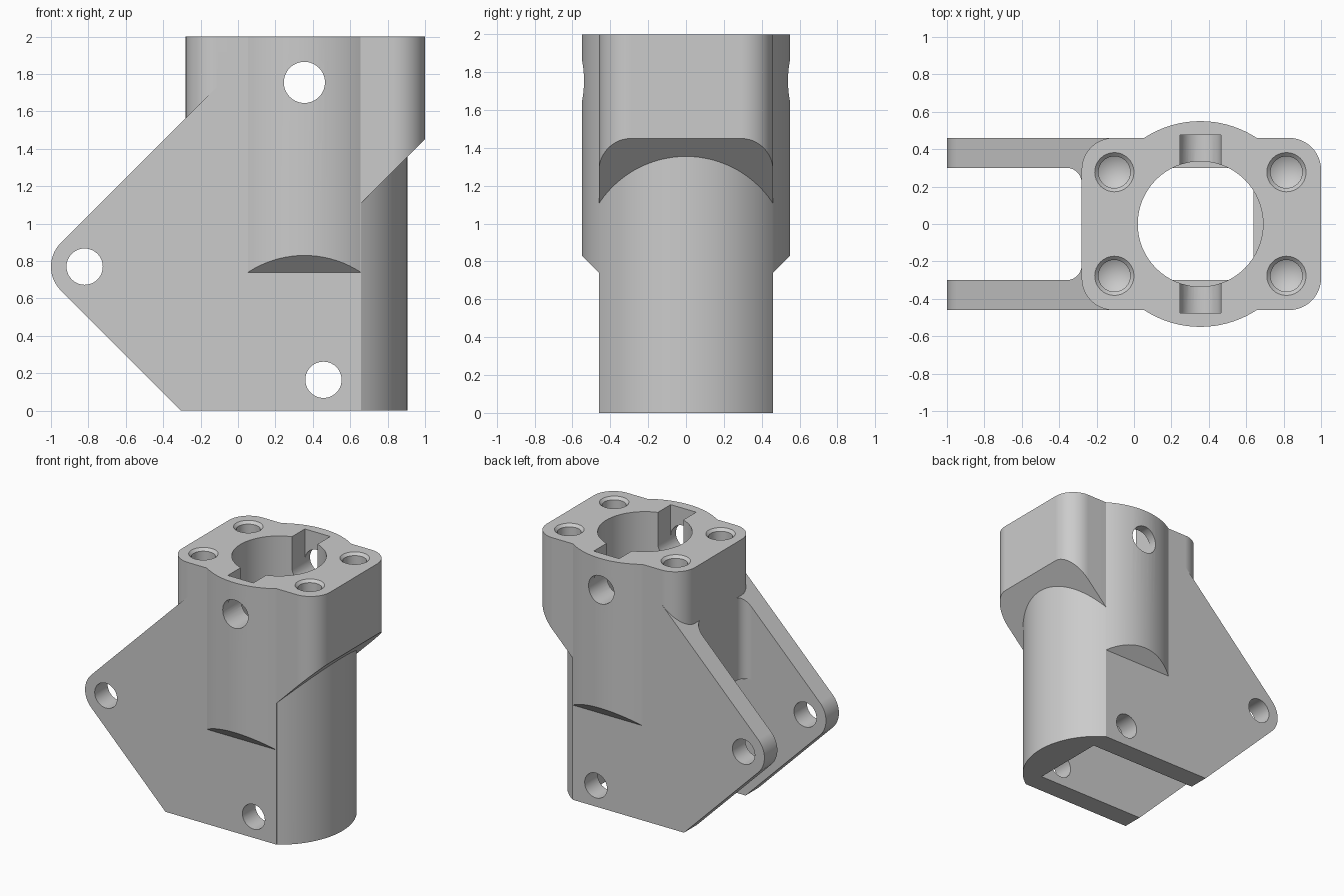
import bpy, bmesh, math
from mathutils import Vector

if "Cube" in bpy.data.objects:
    bpy.data.objects.remove(bpy.data.objects["Cube"])

CX = 0.355          # bore axis
HALF = 0.46         # half width of the body
SLOT = 0.30         # half width of the gap between the arms
CEIL = 0.92         # top of the lower channel

grey = bpy.data.materials.new("light grey")
grey.diffuse_color = (0.6, 0.6, 0.6, 1)
grey.use_nodes = True
grey.node_tree.nodes["Principled BSDF"].inputs["Base Color"].default_value = grey.diffuse_color


def arc(cx, cy, r, a0, a1, n=12):
    return [(cx + r * math.cos(math.radians(a0 + (a1 - a0) * i / n)),
             cy + r * math.sin(math.radians(a0 + (a1 - a0) * i / n))) for i in range(n + 1)]


def circle(cx, cy, r, n=64):
    return arc(cx, cy, r, 0, 360, n)[:-1]


def prism(name, pts, axis, a, b):
    """Extrude a 2D outline along an axis from a to b."""
    put = {'x': lambda u, v, w: (w, u, v),
           'y': lambda u, v, w: (u, w, v),
           'z': lambda u, v, w: (u, v, w)}[axis]
    bm = bmesh.new()
    lo = [bm.verts.new(put(u, v, a)) for u, v in pts]
    hi = [bm.verts.new(put(u, v, b)) for u, v in pts]
    bm.faces.new(lo)
    bm.faces.new(hi)
    for i in range(len(pts)):
        j = (i + 1) % len(pts)
        bm.faces.new((lo[i], lo[j], hi[j], hi[i]))
    return finish(name, bm)


def lathe(name, x, y, profile, n=32):
    """Closed turned solid; the profile runs from axis to axis."""
    bm = bmesh.new()
    vs = [bm.verts.new((x + r, y, z)) for r, z in profile]
    es = [bm.edges.new(p) for p in zip(vs, vs[1:])]
    bmesh.ops.spin(bm, geom=vs + es, cent=(x, y, 0), axis=(0, 0, 1),
                   angle=2 * math.pi, steps=n, use_merge=True)
    bmesh.ops.remove_doubles(bm, verts=bm.verts, dist=1e-5)
    return finish(name, bm)


def finish(name, bm):
    bmesh.ops.recalc_face_normals(bm, faces=bm.faces)
    me = bpy.data.meshes.new(name)
    bm.to_mesh(me)
    bm.free()
    me.materials.append(grey)
    ob = bpy.data.objects.new(name, me)
    bpy.context.collection.objects.link(ob)
    return ob


def combine(target, others, op):
    """Apply booleans to the target and drop the helpers."""
    for o in others:
        o.hide_render = True
        m = target.modifiers.new(o.name, 'BOOLEAN')
        m.object, m.operation, m.solver = o, op, 'EXACT'
    dg = bpy.context.evaluated_depsgraph_get()
    me = bpy.data.meshes.new_from_object(target.evaluated_get(dg))
    target.modifiers.clear()
    target.data = me
    for o in others:
        bpy.data.objects.remove(o)


# side arms, still one solid block across the width
tip = arc(-0.82, 0.77, 0.18, 225, 135, 16)
body = prism("clamp_bracket",
             [(0.657, 0), (0.657, 1.734), (-0.11, 1.734)] + tip[::-1] + [(-0.305, 0)],
             'y', -HALF, HALF)

# rounded head block with a sloping underside
r = 0.17
x0, x1, ym = -0.28 + r, 1 - r, HALF - r
head = prism("head", arc(x1, ym, r, 0, 90) + arc(x0, ym, r, 90, 180)
             + arc(x0, -ym, r, 180, 270) + arc(x1, -ym, r, 270, 360), 'z', CEIL, 2)
combine(head, [prism("slope", [(0.3, 0.75), (1.3, 1.75), (1.3, 0.75)], 'y', -1, 1)],
        'DIFFERENCE')

# barrel, flattened on both sides near the bottom
barrel = prism("barrel", circle(CX, 0, 0.55, 96), 'z', 0, 2)
combine(barrel, [prism("flat", [(s * HALF, -.1), (s * HALF, .74), (s * .7, .98), (s * .7, -.1)],
                       'x', -1, 2) for s in (-1, 1)], 'DIFFERENCE')
combine(body, [head, barrel], 'UNION')

# gap between the arms, lower channel and main bore
cuts = [
    prism("channel", [(-1.2, -SLOT), (0.64, -SLOT), (0.64, SLOT), (-1.2, SLOT)], 'z', -0.1, CEIL),
    prism("arm_gap", [(-1.2, -SLOT)] + arc(-0.36, -0.22, 0.08, 270, 360)
          + arc(-0.36, 0.22, 0.08, 0, 90) + [(-1.2, SLOT)], 'z', 0.6, 2.2),
    prism("bore", circle(CX, 0, 0.335), 'z', CEIL, 2.1),
    # round-bottomed key slot, then the cross holes
    prism("key_slot", [(CX + 0.11, 2.1), (CX - 0.11, 2.1)] + arc(CX, 1.755, 0.11, 180, 360, 20),
          'y', -0.475, 0.475),
    prism("clamp_hole", circle(CX, 1.755, 0.11, 40), 'y', -1, 1),
    prism("tip_hole", circle(-0.82, 0.77, 0.097, 40), 'y', -1, 1),
    prism("base_hole", circle(0.457, 0.165, 0.097, 40), 'y', -1, 1),
]
# countersunk blind screw holes
for x in (-0.105, 0.815):
    for y in (-0.277, 0.277):
        cuts.append(lathe("screw_hole", x, y, [(0, 1.5), (0.085, 1.55), (0.085, 1.98),
                                               (0.125, 2.02), (0, 2.02)]))
combine(body, cuts, 'DIFFERENCE')

# smooth curved walls, crisp edges
bpy.ops.object.select_all(action='DESELECT')
body.select_set(True)
bpy.context.view_layer.objects.active = body
bpy.ops.object.shade_smooth_by_angle(angle=math.radians(25))
wn = body.modifiers.new("even_normals", 'WEIGHTED_NORMAL')
wn.keep_sharp = True
